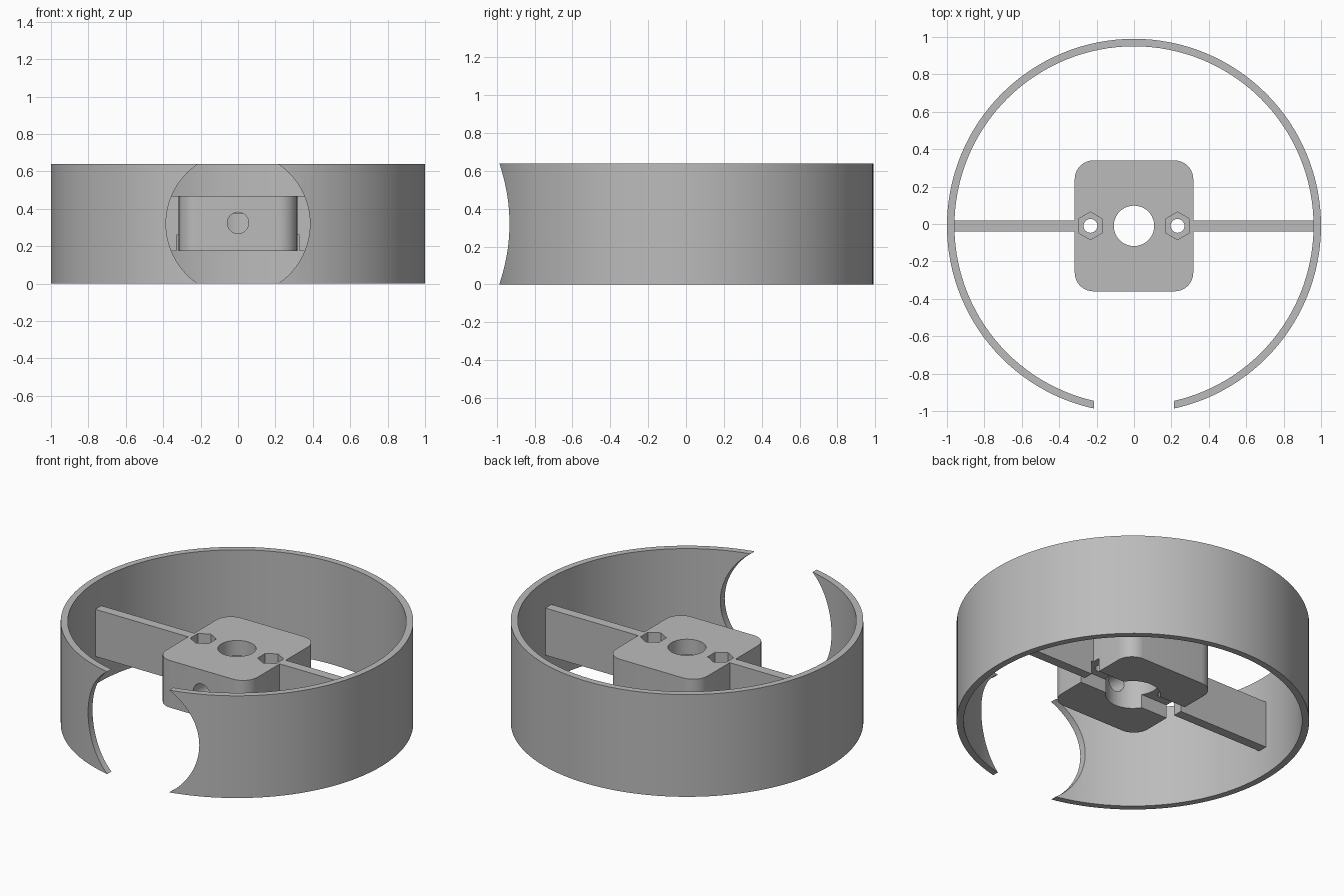
import bpy, math

if "Cube" in bpy.data.objects:
    bpy.data.objects.remove(bpy.data.objects["Cube"])

CY = -0.01          # ring centre in y
MID = 0.32          # half the ring height
LOW, TOP = 0.175, 0.47

grey = bpy.data.materials.new("plain_grey")
grey.use_nodes = True
grey.diffuse_color = (0.5, 0.5, 0.5, 1)
grey.node_tree.nodes["Principled BSDF"].inputs["Base Color"].default_value = (0.5, 0.5, 0.5, 1)


def finish(name):
    ob = bpy.context.object
    ob.name = name
    ob.data.materials.append(grey)
    return ob


def box(name, x0, x1, y0, y1, z0, z1):
    bpy.ops.mesh.primitive_cube_add(size=1, location=((x0 + x1) / 2, (y0 + y1) / 2 + CY, (z0 + z1) / 2))
    ob = finish(name)
    ob.scale = (x1 - x0, y1 - y0, z1 - z0)
    bpy.ops.object.transform_apply(location=False, rotation=False)
    return ob


def rod(name, r, x, z0, z1, sides=64):
    """Upright cylinder or prism."""
    bpy.ops.mesh.primitive_cylinder_add(vertices=sides, radius=r, depth=z1 - z0, location=(x, CY, (z0 + z1) / 2))
    return finish(name)


def rod_y(name, r, y0, y1, z, sides=64):
    """Cylinder or prism lying front to back."""
    bpy.ops.mesh.primitive_cylinder_add(vertices=sides, radius=r, depth=y1 - y0,
                                        location=(0, (y0 + y1) / 2 + CY, z), rotation=(math.pi / 2, 0, 0))
    return finish(name)


def combine(target, other, operation):
    mod = target.modifiers.new("bool", "BOOLEAN")
    mod.operation = operation
    mod.solver = "EXACT"
    mod.object = other
    bpy.context.view_layer.objects.active = target
    bpy.ops.object.modifier_apply(modifier=mod.name)
    bpy.data.objects.remove(other)


def smooth(ob):
    bpy.ops.object.select_all(action="DESELECT")
    ob.select_set(True)
    bpy.context.view_layer.objects.active = ob
    bpy.ops.object.shade_smooth_by_angle(angle=math.radians(30))


# Outer ring with the round opening at the front
ring = rod("outer_ring", 1.0, 0, 0, 2 * MID, 128)
combine(ring, rod("bore", 0.96, 0, -0.1, 0.8, 128), "DIFFERENCE")
combine(ring, rod_y("opening", 0.385, -1.3, -0.5, MID, 96), "DIFFERENCE")
smooth(ring)

# Hub block with rounded upright edges
hub = box("hub_with_spokes", -0.317, 0.317, -0.35, 0.35, LOW, TOP)
weights = hub.data.attributes.new("bevel_weight_edge", "FLOAT", "EDGE")
for e in hub.data.edges:
    a, b = (hub.data.vertices[i].co for i in e.vertices)
    weights.data[e.index].value = 1.0 if abs(a.z - b.z) > 0.1 else 0.0
bevel = hub.modifiers.new("round", "BEVEL")
bevel.limit_method = "WEIGHT"
bevel.width = 0.1
bevel.segments = 10
bpy.ops.object.modifier_apply(modifier=bevel.name)

# Spokes joining the hub to the ring
for s in (-1, 1):
    x0, x1 = sorted((s * 0.25, s * 0.965))
    combine(hub, box("spoke", x0, x1, -0.03, 0.03, LOW, TOP), "UNION")

# Slot underneath, shaft hole with wider lower bore, front screw hole and nut pocket
cutters = [
    box("slot", -0.33, 0.33, -0.08, 0.08, 0.1, 0.26),
    rod("shaft_hole", 0.108, 0, 0.1, 0.6),
    rod("lower_bore", 0.155, 0, 0.1, 0.375),
    rod_y("screw_hole", 0.057, -0.5, 0, 0.325, 32),
]
# Screw holes with hexagonal nut pockets on top
for s in (-1, 1):
    cutters.append(rod("bolt_hole", 0.037, s * 0.233, 0.1, 0.6, 32))
    cutters.append(rod("nut_pocket", 0.074, s * 0.233, TOP - 0.08, 0.6, 6))
for c in cutters:
    combine(hub, c, "DIFFERENCE")
smooth(hub)
